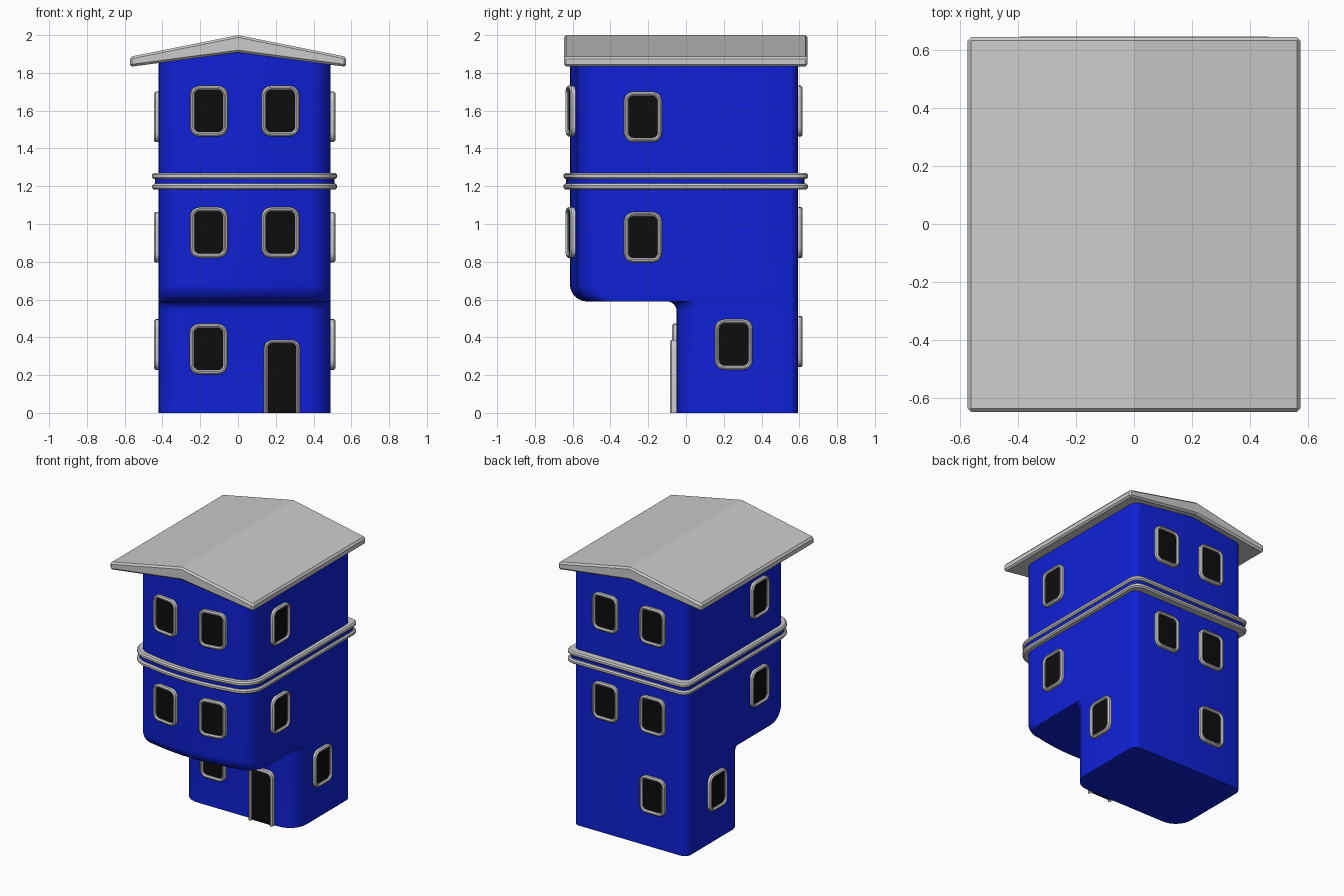
import bpy, bmesh, math
from mathutils import Matrix

if "Cube" in bpy.data.objects:
    bpy.data.objects.remove(bpy.data.objects["Cube"])

CX, HW, BACK = 0.035, 0.455, 0.593   # house centre in x, half width, back wall


def material(name, rgb):
    m = bpy.data.materials.new(name)
    m.diffuse_color = (*rgb, 1)
    m.use_nodes = True
    m.node_tree.nodes["Principled BSDF"].inputs["Base Color"].default_value = m.diffuse_color
    return m


BLUE = material("blue_wall", (0.005, 0.015, 0.68))
BLACK = material("dark_glass", (0.004, 0.004, 0.004))


def finish(name, bm, mat=None, matrix=None, recalc=True):
    if recalc:
        bmesh.ops.recalc_face_normals(bm, faces=bm.faces)
    me = bpy.data.meshes.new(name)
    bm.to_mesh(me)
    bm.free()
    ob = bpy.data.objects.new(name, me)
    bpy.context.collection.objects.link(ob)
    if mat:
        me.materials.append(mat)
    if matrix:
        ob.matrix_world = matrix
    bpy.ops.object.select_all(action='DESELECT')
    bpy.context.view_layer.objects.active = ob
    ob.select_set(True)
    bpy.ops.object.shade_smooth_by_angle(angle=math.radians(32))
    return ob


def loft(rings, closed_ring=True, closed_profile=False, caps=False):
    bm = bmesh.new()
    vs = [[bm.verts.new(p) for p in r] for r in rings]
    n, m = len(rings), len(rings[0])
    for i in range(n if closed_profile else n - 1):
        a, b = vs[i], vs[(i + 1) % n]
        for j in range(m if closed_ring else m - 1):
            k = (j + 1) % m
            bm.faces.new((a[j], a[k], b[k], b[j]))
    if caps:
        bm.faces.new(vs[0])
        bm.faces.new(vs[-1])
    return bm


def plan(yf, bow, off=0.0, back_off=0.0, r=0.13, rb=0.05):
    """House outline: bowed front, round front corners, small back corners."""
    hw, yf, yb = HW + off, yf - off, BACK + back_off
    r, rb = r + off, rb + off * 0.5
    half = []
    for i in range(9):
        u = (hw - r) * i / 8
        half.append((u, yf + bow * (u / hw) ** 2))
    y1 = half[-1][1]
    for i in range(1, 9):
        a = math.pi / 2 * i / 8
        half.append((hw - r + r * math.sin(a), y1 + r * (1 - math.cos(a))))
    for i in range(5):
        a = math.pi / 2 * i / 4
        half.append((hw - rb + rb * math.cos(a), yb - rb + rb * math.sin(a)))
    half.append((0, yb))
    left = [(-u, y) for u, y in half[-2:0:-1]]
    return [(CX + u, y) for u, y in half + left]


# House body: front profile (y, z) with overhang, lofted upward
BOW, FRONT = 0.075, -0.614
prof = [(-0.05, 0.0)]
for i in range(7):
    a = math.pi / 2 * i / 6
    prof.append((-0.10 + 0.05 * math.cos(a), 0.54 + 0.05 * math.sin(a)))
for i in range(9):
    a = math.pi / 2 * i / 8
    prof.append((FRONT + 0.09 * (1 - math.sin(a)), 0.68 - 0.09 * math.cos(a)))
rings = []
for y, z in prof:
    b = BOW * min(1, max(0, (-0.10 - y) / 0.5))
    rings.append([(px, py, z) for px, py in plan(y, b)])
rings.append([(px, py, 1.94 - 0.15 * abs(px)) for px, py in plan(FRONT, BOW)])
finish("house_body", loft(rings, caps=True), BLUE)


# Trim bands between the upper floors
def band(name, z0, z1, off, back_off, c, mat=None):
    cs = [(-0.03, z0), (off - c, z0), (off, z0 + c),
          (off, z1 - c), (off - c, z1), (-0.03, z1)]
    rs = [[(x, y, z) for x, y in plan(FRONT, BOW, o, back_off + o - off)]
          for o, z in cs]
    finish(name, loft(rs, closed_profile=True), mat)


band("trim_lower", 1.182, 1.214, 0.034, 0.053, 0.009)
band("trim_upper", 1.238, 1.270, 0.034, 0.053, 0.009)
band("trim_middle", 1.205, 1.245, 0.02, 0.035, 0.004, BLUE)


# Gabled roof slab with bevelled edges
bm = bmesh.new()
gable = [(0, 2.0), (-0.573, 1.885), (-0.573, 1.832), (0, 1.908),
         (0.573, 1.832), (0.573, 1.885)]
ends = [[bm.verts.new((x, y, z)) for x, z in gable] for y in (-0.647, 0.644)]
for i in range(6):
    k = (i + 1) % 6
    bm.faces.new((ends[0][i], ends[0][k], ends[1][k], ends[1][i]))
for e in ends:
    bm.faces.new((e[0], e[1], e[2], e[3]))
    bm.faces.new((e[0], e[3], e[4], e[5]))
bmesh.ops.recalc_face_normals(bm, faces=bm.faces)
sharp = [e for e in bm.edges if e.calc_face_angle(0) > 0.8]
bmesh.ops.bevel(bm, geom=sharp, offset=0.012, segments=1, affect='EDGES')
roof = finish("roof", bm)
roof.data.shade_flat()


def opening(w, h, inset, r, door=False):
    """Rounded rectangle in x/z; a door keeps a square open bottom."""
    x, r = w / 2 - inset, r - inset
    top = h - inset if door else h / 2 - inset
    pts = []
    corners = [(x - r, top - r, 0), (-x + r, top - r, 90)]
    if door:
        pts.append((x, 0))
    else:
        corners += [(-x + r, -top + r, 180), (x - r, -top + r, 270)]
    for cx, cz, a0 in corners:
        for i in range(6):
            a = math.radians(a0 + 18 * i)
            pts.append((cx + r * math.cos(a), cz + r * math.sin(a)))
    if door:
        pts.append((-x, 0))
    return pts


# Window or door: chamfered frame plus dark pane
def unit(name, loc, turn, w=0.2, h=0.268, d=0.025, r=0.05, t=0.023, door=False):
    mw = Matrix.Translation(loc) @ Matrix.Rotation(turn, 4, 'Z')
    cs = [(0, -0.02), (0, d - 0.008), (0.008, d), (t - 0.008, d),
          (t, d - 0.008), (t, -0.02)]
    rs = [[(x, -dep, z) for x, z in opening(w, h, i, r, door)] for i, dep in cs]
    finish(name + "_frame", loft(rs, not door, True), None, mw)
    bm = bmesh.new()
    bm.faces.new([bm.verts.new((x, -d * 0.4, z))
                  for x, z in opening(w, h, t - 0.003, r, door)])
    finish(name + "_pane", bm, BLACK, mw, False)


# Windows on the upper two floors
for floor, zf, zs in (("top", 1.598, 1.567), ("middle", 0.955, 0.93)):
    for side, s in (("left", -1), ("right", 1)):
        u = s * 0.188
        y = FRONT + BOW * (u / HW) ** 2
        turn = math.atan(2 * BOW * u / HW ** 2)
        unit(f"{floor}_front_{side}_window", (CX + u, y, zf), turn)
        unit(f"{floor}_back_{side}_window", (CX + u, BACK, zf), math.pi)
        unit(f"{floor}_{side}_side_window", (CX + s * HW, -0.228, zs), s * math.pi / 2)

# Ground floor windows and door
for side, s in (("left", -1), ("right", 1)):
    unit(f"ground_{side}_side_window", (CX + s * HW, 0.253, 0.362), s * math.pi / 2)
unit("ground_front_window", (-0.156, -0.05, 0.338), 0)
unit("ground_back_window", (-0.156, BACK, 0.378), math.pi)
unit("front_door", (0.233, -0.05, 0), 0, w=0.19, h=0.387, d=0.034, r=0.045, t=0.02, door=True)
